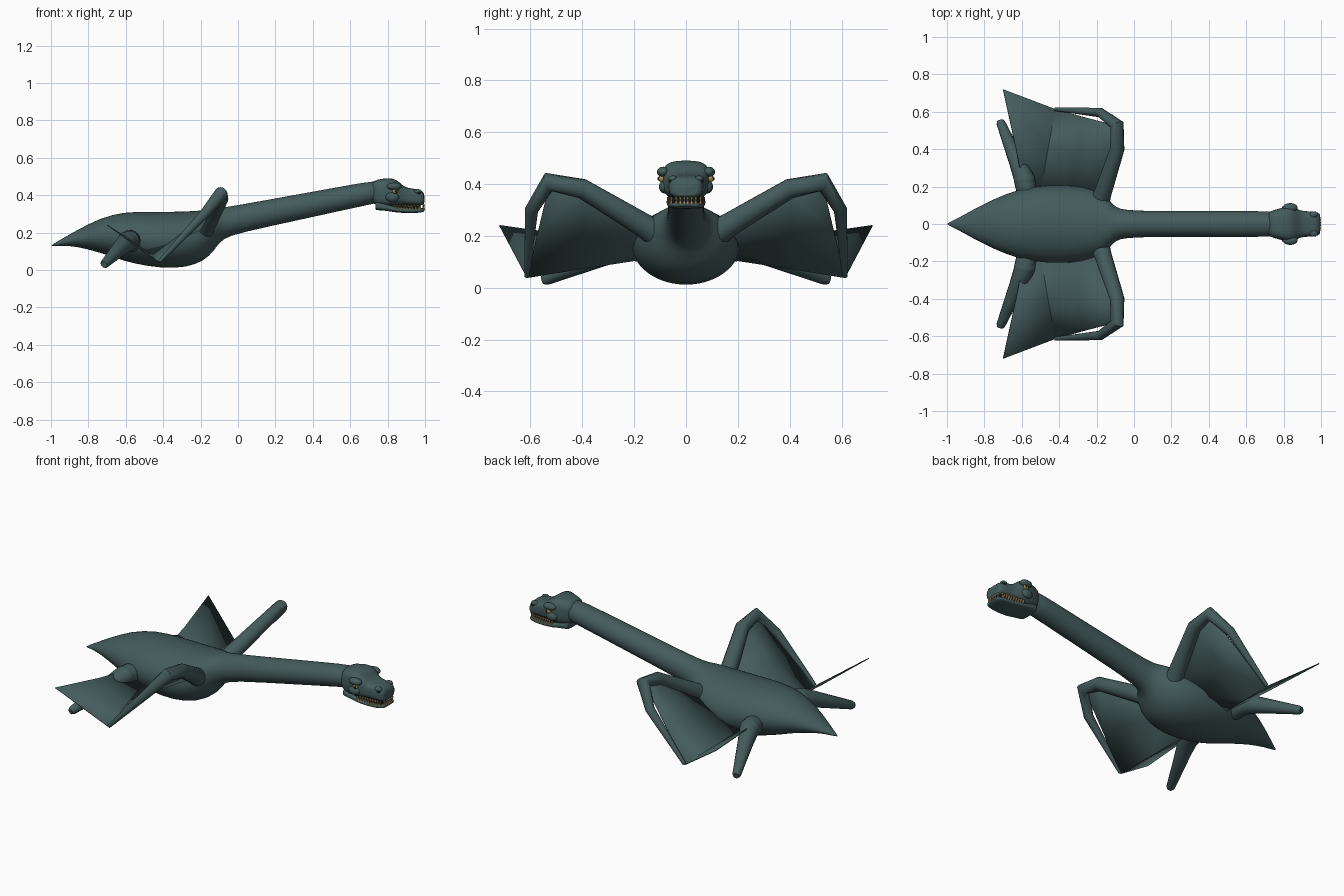
import bpy, bmesh, math
from mathutils import Vector, Matrix

cube = bpy.data.objects.get("Cube")
if cube:
    bpy.data.objects.remove(cube)


def material(name, rgb):
    m = bpy.data.materials.new(name)
    m.use_nodes = True
    m.diffuse_color = (*rgb, 1)
    b = m.node_tree.nodes["Principled BSDF"]
    b.inputs["Base Color"].default_value = (*rgb, 1)
    b.inputs["Roughness"].default_value = 0.7
    return m


SKIN = material("slate teal skin", (0.058, 0.105, 0.105))
BONE = material("tooth ivory", (0.55, 0.38, 0.2))
AMBER = material("eye amber", (0.42, 0.26, 0.07))
DARK = material("mouth dark", (0.012, 0.015, 0.015))


def finish(name, bm, mat, mirror=False, subdiv=0, thick=0, angle=50):
    bmesh.ops.recalc_face_normals(bm, faces=bm.faces)
    mesh = bpy.data.meshes.new(name)
    bm.to_mesh(mesh)
    bm.free()
    mesh.materials.append(mat)
    ob = bpy.data.objects.new(name, mesh)
    bpy.context.collection.objects.link(ob)
    bpy.ops.object.select_all(action="DESELECT")
    ob.select_set(True)
    bpy.context.view_layer.objects.active = ob
    bpy.ops.object.shade_smooth_by_angle(angle=math.radians(angle))
    if subdiv:
        s = ob.modifiers.new("Subdivision", "SUBSURF")
        s.levels = s.render_levels = subdiv
    if thick:
        s = ob.modifiers.new("Solidify", "SOLIDIFY")
        s.thickness, s.offset = thick, 0
    if mirror:
        m = ob.modifiers.new("Mirror", "MIRROR")
        m.use_axis = (False, True, False)
    return ob


def loft(name, rings, mat, **kw):
    bm = bmesh.new()
    loops = [[bm.verts.new(p) for p in ring] for ring in rings]
    n = len(loops[0])
    for a, b in zip(loops, loops[1:]):
        for i in range(n):
            j = (i + 1) % n
            bm.faces.new((a[i], a[j], b[j], b[i]))
    bm.faces.new(loops[0])
    bm.faces.new(loops[-1])
    return finish(name, bm, mat, **kw)


def sections(name, stations, mat, power=1, n=28, **kw):
    """Rounded sections along x, each given as x, bottom, top, half width."""
    def soft(v):
        return math.copysign(abs(v) ** power, v)
    rings = []
    for x, lo, hi, w in stations:
        angles = [2 * math.pi * i / n for i in range(n)]
        rings.append([Vector((x, w * soft(math.cos(a)),
                              (lo + hi) / 2 + (hi - lo) / 2 * soft(math.sin(a)))) for a in angles])
    return loft(name, rings, mat, **kw)


def tube(name, path, radii, mat, n=14, **kw):
    pts = [Vector(p) for p in path]
    rings, side = [], Vector((1, 0, 0))
    for i, p in enumerate(pts):
        t = Vector()
        if i:
            t += (p - pts[i - 1]).normalized()
        if i < len(pts) - 1:
            t += (pts[i + 1] - p).normalized()
        t.normalize()
        side = (side - t * side.dot(t)).normalized()
        up = t.cross(side)
        rings.append([p + radii[i] * (side * math.cos(a) + up * math.sin(a))
                      for a in (2 * math.pi * k / n for k in range(n))])
    return loft(name, rings, mat, **kw)


def ball(name, centre, size, mat, mirror=True):
    bm = bmesh.new()
    bmesh.ops.create_uvsphere(bm, u_segments=16, v_segments=10, radius=1,
                              matrix=Matrix.Translation(centre) @ Matrix.Diagonal((*size, 1)))
    return finish(name, bm, mat, mirror=mirror)


# Body, pointed tail and long neck
sections("body_and_neck", [
    (-1.0, .128, .132, .003), (-.94, .13, .168, .032), (-.87, .127, .208, .072),
    (-.74, .095, .278, .14), (-.61, .046, .312, .19), (-.48, .018, .312, .209),
    (-.34, .005, .312, .21), (-.22, .027, .316, .192), (-.15, .075, .325, .155),
    (-.115, .125, .33, .105), (-.08, .167, .335, .08), (0, .197, .347, .07),
    (.35, .272, .41, .069), (.70, .35, .474, .069), (.77, .36, .48, .069)],
    SKIN, subdiv=1)

# Skull and snout
sections("upper_head", [
    (.71, .36, .47, .062), (.745, .345, .484, .074), (.78, .338, .489, .084),
    (.815, .342, .493, .093), (.85, .345, .482, .092), (.88, .346, .452, .076),
    (.91, .346, .437, .068), (.955, .345, .434, .068), (.985, .346, .424, .062),
    (.998, .352, .405, .052)], SKIN, power=.62, subdiv=1)

# Lower jaw and mouth interior
sections("lower_jaw", [
    (.735, .322, .37, .066), (.737, .32, .37, .07), (.80, .317, .352, .076),
    (.835, .308, .34, .074), (.90, .304, .332, .07), (.96, .305, .331, .064),
    (.988, .309, .331, .055), (.998, .315, .33, .045)], SKIN, power=.6, subdiv=1)
sections("mouth_interior", [(.80, .32, .36, .06), (.93, .32, .36, .054), (.975, .32, .36, .042)],
         DARK, power=.6)

# Brow ridges, cheeks, eyes and nostrils
ball("brow_ridges", (.835, .088, .447), (.04, .024, .02), SKIN)
ball("cheeks", (.825, .084, .39), (.036, .02, .026), SKIN)
ball("eyes", (.84, .094, .421), (.015, .014, .013), AMBER)
ball("pupils", (.845, .104, .421), (.006, .006, .008), DARK)
ball("nostrils", (.967, .058, .411), (.011, .01, .007), DARK)
ball("nostril_rims", (.96, .05, .42), (.022, .018, .013), SKIN)

# Teeth in two rows around the snout
spots = [(.835 + .0155 * i, .068 - .0013 * i) for i in range(10)]
spots += [(.99, .038), (.993, .022), (.994, .007)]
bm = bmesh.new()
for k, (x, y) in enumerate(spots):
    for side in (1, -1):
        for z, turn, shift in ((.342, math.pi, 0), (.333, 0, .007 if k < 9 else 0)):
            place = Matrix.Translation((x + shift, side * y, z)) @ Matrix.Rotation(turn, 4, "X")
            bmesh.ops.create_cone(bm, cap_ends=True, segments=6, radius1=.0065,
                                  radius2=.0015, depth=.018, matrix=place)
finish("teeth", bm, BONE, angle=30)

# Folded wing arms
tube("wing_arms", [(-.19, .10, .20), (-.165, .17, .245), (-.09, .40, .382), (-.09, .53, .408),
                   (-.18, .596, .30), (-.42, .614, .045)],
     [.055, .047, .039, .037, .026, .010], SKIN, mirror=True)

# Wing membranes, hung from the arm and folded up towards the trailing tip
rows = [
    [(-.18, .14, .22), (-.10, .40, .375), (-.11, .53, .39)],
    [(-.34, .16, .15), (-.29, .40, .205), (-.265, .571, .215)],
    [(-.50, .17, .11), (-.46, .40, .075), (-.42, .614, .04)],
    [(-.59, .19, .175), (-.63, .40, .195), (-.70, .72, .24)]]
bm = bmesh.new()
grid = [[bm.verts.new(p) for p in row] for row in rows]
for a, b in zip(grid, grid[1:]):
    for i in range(2):
        bm.faces.new((a[i], a[i + 1], b[i + 1], b[i]))
finish("wing_membranes", bm, SKIN, mirror=True, thick=.005, angle=60)

# Hind legs with rounded hips
tube("hind_legs", [(-.56, .12, .14), (-.578, .20, .158), (-.592, .255, .152), (-.62, .32, .128),
                   (-.712, .54, .034), (-.716, .553, .03)],
     [.05, .056, .054, .045, .024, .017], SKIN, mirror=True)
ball("hips", (-.585, .235, .16), (.058, .05, .05), SKIN)
